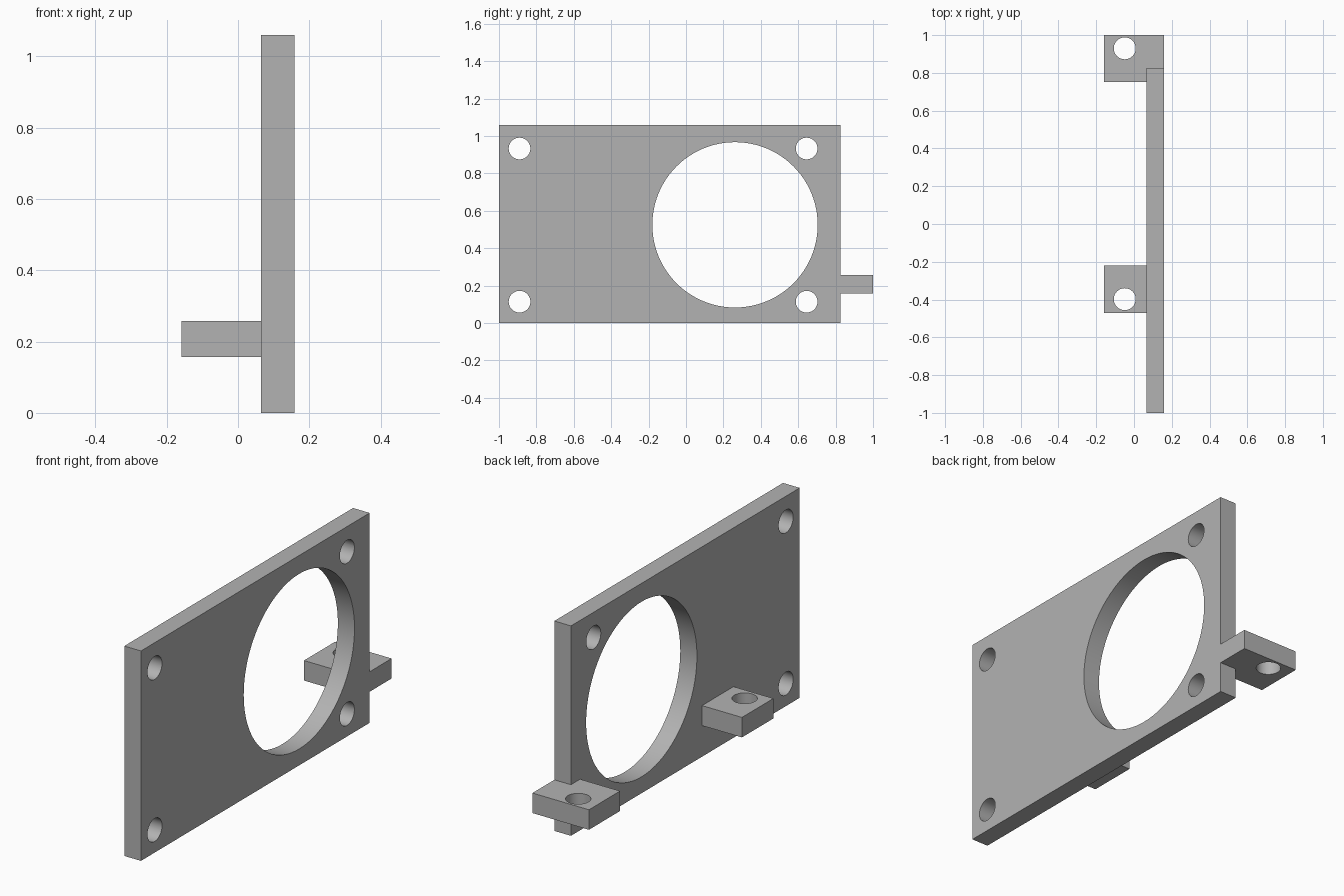
import bpy
import bmesh
from math import radians
from mathutils import Matrix, Vector

default = bpy.data.objects.get("Cube")
if default:
    bpy.data.objects.remove(default, do_unlink=True)

# Single matte grey
grey = bpy.data.materials.new("plain grey")
grey.use_nodes = True
grey.diffuse_color = (0.45, 0.45, 0.45, 1)
grey.node_tree.nodes["Principled BSDF"].inputs["Base Color"].default_value = grey.diffuse_color


def prism(name, outline, low, high):
    """Extrude an x-y outline from z = low to z = high."""
    bm = bmesh.new()
    face = bm.faces.new([bm.verts.new((x, y, low)) for x, y in outline])
    top = bmesh.ops.extrude_face_region(bm, geom=[face])["geom"]
    verts = [v for v in top if isinstance(v, bmesh.types.BMVert)]
    bmesh.ops.translate(bm, verts=verts, vec=(0, 0, high - low))
    bmesh.ops.recalc_face_normals(bm, faces=bm.faces)
    mesh = bpy.data.meshes.new(name)
    bm.to_mesh(mesh)
    bm.free()
    mesh.materials.append(grey)
    obj = bpy.data.objects.new(name, mesh)
    bpy.context.collection.objects.link(obj)
    return obj


def drill(obj, centre, radius, axis, sides=48):
    """Cut a round through-hole along the given axis."""
    bm = bmesh.new()
    turn = Vector((0, 0, 1)).rotation_difference(Vector(axis)).to_matrix().to_4x4()
    bmesh.ops.create_cone(bm, cap_ends=True, segments=sides, radius1=radius, radius2=radius,
                          depth=0.5, matrix=Matrix.Translation(centre) @ turn)
    mesh = bpy.data.meshes.new("hole_cutter")
    bm.to_mesh(mesh)
    bm.free()
    mesh.materials.append(grey)
    cutter = bpy.data.objects.new("hole_cutter", mesh)
    cutter.hide_render = True
    bpy.context.collection.objects.link(cutter)
    mod = obj.modifiers.new("hole", "BOOLEAN")
    mod.operation, mod.solver, mod.object = "DIFFERENCE", "EXACT", cutter
    bpy.context.view_layer.objects.active = obj
    bpy.ops.object.modifier_apply(modifier=mod.name)
    bpy.data.objects.remove(cutter, do_unlink=True)


INNER, OUTER = 0.065, 0.158    # plate faces in x
END = 0.825                    # rear end of the plate
BASE, TOP = 0.157, 0.258       # tab heights

# Upright plate with a large opening and four corner holes
plate = prism("mounting_plate", [(INNER, -1), (OUTER, -1), (OUTER, END), (INNER, END)], 0, 1.06)
drill(plate, (0.11, 0.262, 0.525), 0.442, (1, 0, 0), 96)
for y in (-0.89, 0.645):
    for z in (0.114, 0.933):
        drill(plate, (0.11, y, z), 0.058, (1, 0, 0))

# Horizontal screw tabs; the rear one wraps around the plate end
middle_tab = prism("middle_tab", [(-OUTER, -0.472), (INNER, -0.472),
                                  (INNER, -0.221), (-OUTER, -0.221)], BASE, TOP)
rear_tab = prism("rear_tab", [(-OUTER, 0.752), (INNER, 0.752), (INNER, END),
                              (OUTER, END), (OUTER, 1), (-OUTER, 1)], BASE, TOP)
for tab, y in ((middle_tab, -0.398), (rear_tab, 0.93)):
    drill(tab, (-0.049, y, 0.2), 0.058, (0, 0, 1))

# Smooth hole walls, crisp edges
bpy.ops.object.select_all(action="DESELECT")
for part in (plate, middle_tab, rear_tab):
    part.select_set(True)
bpy.context.view_layer.objects.active = plate
bpy.ops.object.shade_smooth_by_angle(angle=radians(30))
